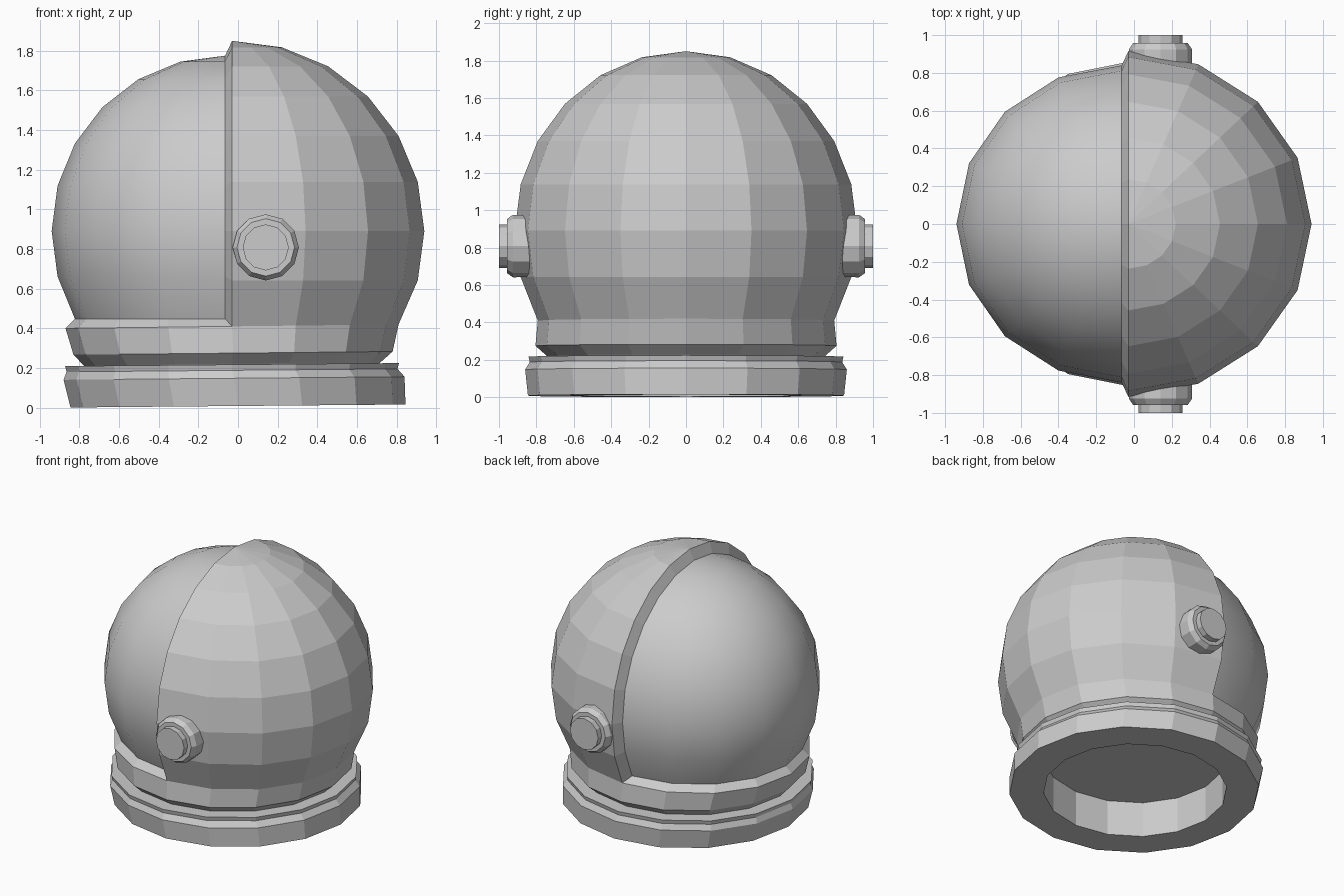
import bpy, bmesh
from math import sin, cos, radians

if "Cube" in bpy.data.objects:
    bpy.data.objects.remove(bpy.data.objects["Cube"])

STEP = 22.5  # 16 sides all round


def finish(name, bm, smooth=False):
    bmesh.ops.remove_doubles(bm, verts=bm.verts, dist=0.0005)
    bmesh.ops.recalc_face_normals(bm, faces=bm.faces)
    me = bpy.data.meshes.new(name)
    bm.to_mesh(me)
    bm.free()
    for p in me.polygons:
        p.use_smooth = smooth
    ob = bpy.data.objects.new(name, me)
    bpy.context.collection.objects.link(ob)
    return ob


def add_grid(bm, rows):
    """Skin neighbouring rows of points with faces; coincident points make triangles."""
    for a, b in zip(rows, rows[1:]):
        for i in range(len(a) - 1):
            pts = []
            for p in (a[i], a[i + 1], b[i + 1], b[i]):
                if all(sum((u - v) ** 2 for u, v in zip(p, q)) > 1e-8 for q in pts):
                    pts.append(p)
            if len(pts) > 2:
                bm.faces.new([bm.verts.new(p) for p in pts])


def ring(cx, rx, ry, z, start=0, count=16, tilt=0.0):
    pts = []
    for i in range(count + 1):
        t = radians((start + i) * STEP)
        x = cx + rx * cos(t)
        pts.append((x, ry * sin(t), z + tilt * x))
    return pts


def outer(phi, start=0, count=16):
    s, c = sin(radians(phi)), cos(radians(phi))
    return ring(-0.03, 0.97 * s, 0.915 * s, 0.89 + 0.96 * c, start, count,
                0.012 if phi > 110 else 0)


def inner(phi, start=4, count=8):
    s, c = sin(radians(phi)), cos(radians(phi))
    return ring(-0.065, 0.875 * s, 0.84 * s, 0.89 + 0.885 * c, start, count)


PHIS = range(0, 121, 15)

# Faceted shell: rear half dome, full lower band and bevelled visor frame
bm = bmesh.new()
add_grid(bm, [outer(p, -4, 8) for p in PHIS])
add_grid(bm, [outer(120),
              ring(-0.025, 0.805, 0.805, 0.275, tilt=0.01),
              ring(-0.03, 0.75, 0.745, 0.222, tilt=0.01),
              ring(-0.03, 0.72, 0.715, 0.19, tilt=0.01)])


def frame_path(f):
    right = [f(p, -4, 1)[0] for p in reversed(PHIS)]
    left = [f(p, 4, 1)[0] for p in PHIS][1:]
    return right + left + f(120, 4, 8)[1:]


add_grid(bm, [frame_path(outer), frame_path(inner)])
finish("helmet_shell", bm)

# Smooth visor
bm = bmesh.new()
add_grid(bm, [inner(p) for p in PHIS])
finish("visor", bm, smooth=True)

# Neck ring with recessed opening underneath: (centre x, radius, z)
profile = [(-0.01, 0.0, 0.27), (-0.01, 0.62, 0.27), (-0.01, 0.62, 0.008),
           (0.0, 0.845, 0.008), (-0.02, 0.86, 0.148), (-0.03, 0.835, 0.188),
           (-0.03, 0.842, 0.217), (-0.03, 0.68, 0.217)]
bm = bmesh.new()
add_grid(bm, [ring(c, r, r, z, tilt=0.009) for c, r, z in profile])
finish("neck_ring", bm)

# Stepped side knobs, 12 sides: (radius, y)
knob = [(0.165, 0.80), (0.167, 0.925), (0.145, 0.957), (0.116, 0.957),
        (0.116, 1.0), (0.0, 1.0)]
for name, side in (("knob_right", -1), ("knob_left", 1)):
    bm = bmesh.new()
    add_grid(bm, [[(0.14 + r * cos(radians(30 * i)), side * y,
                    0.808 + r * sin(radians(30 * i))) for i in range(13)]
                  for r, y in knob])
    finish(name, bm)
